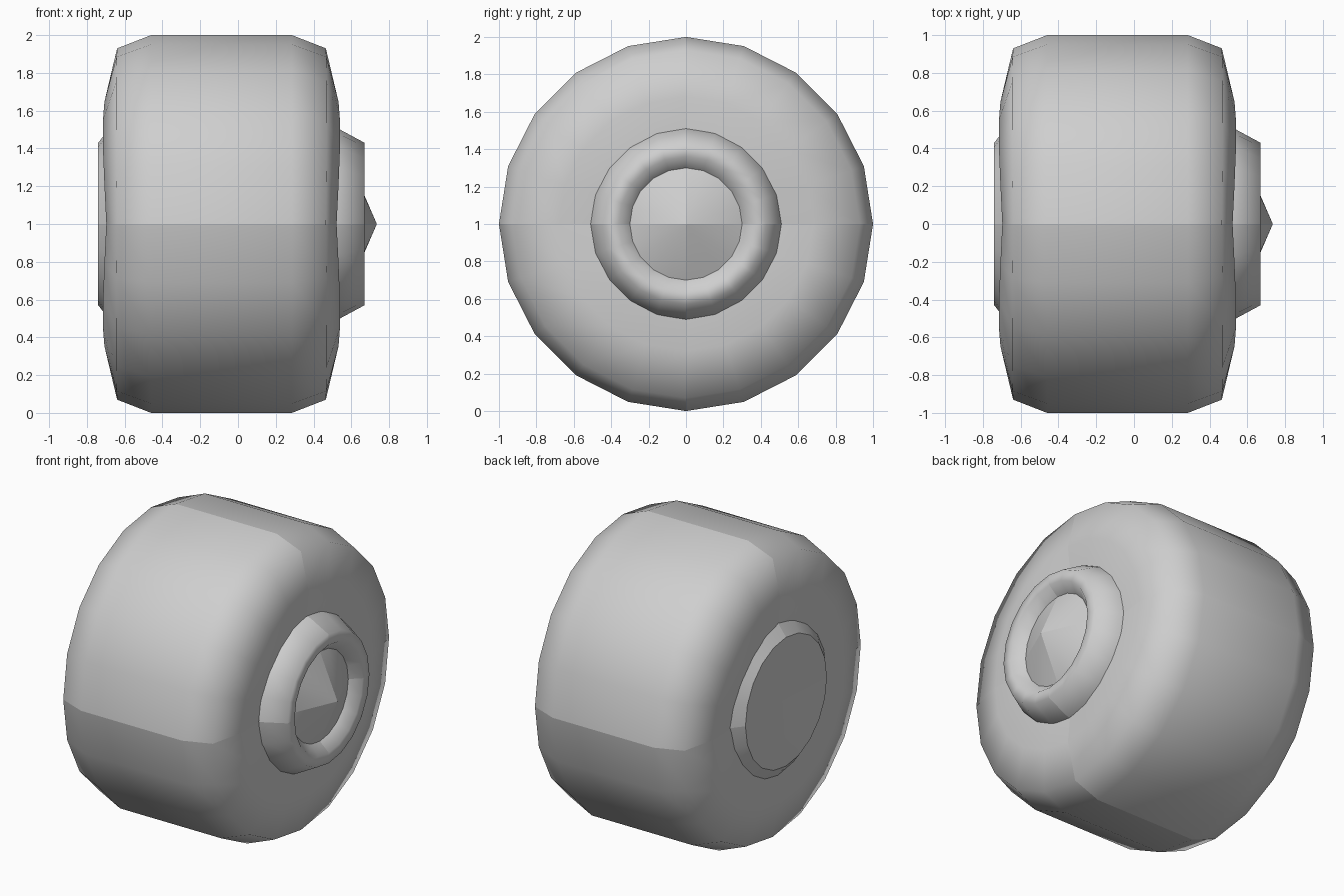
import bpy, bmesh, math

SIDES = 20          # columns around the axle
QUARTER = SIDES // 4
MID = -0.0875       # middle of the tyre along x

old = bpy.data.objects.get("Cube")
if old:
    bpy.data.objects.remove(old, do_unlink=True)

grey = bpy.data.materials.new("plain_grey")
grey.use_nodes = True
grey.diffuse_color = (0.62, 0.62, 0.62, 1)
grey.node_tree.nodes["Principled BSDF"].inputs["Base Color"].default_value = grey.diffuse_color


def lathe(name, profile, dip=None):
    """Spin (x, radius) points around the axle; the four quarter seams stay sharp."""
    bm = bmesh.new()
    rings = []
    for row, (x, r) in enumerate(profile):
        ring = []
        for i in range(SIDES if r > 0 else 1):
            a = 2 * math.pi * i / SIDES
            px = x
            if dip:  # shoulders pull in slightly at the seams
                px -= math.copysign(dip[row], x - MID) * math.cos(2 * a) ** 4
            ring.append(bm.verts.new((px, r * math.cos(a), 1 + r * math.sin(a))))
        rings.append(ring)
    for a, b in zip(rings, rings[1:]):
        for i in range(SIDES):
            j = (i + 1) % SIDES
            if len(b) == 1:
                f = bm.faces.new((a[i], a[j], b[0]))
            elif len(a) == 1:
                f = bm.faces.new((a[0], b[j], b[i]))
            else:
                f = bm.faces.new((a[i], a[j], b[j], b[i]))
            f.smooth = True
        for i in range(0, SIDES, QUARTER):
            edge = bm.edges.get((a[i % len(a)], b[i % len(b)]))
            edge.smooth = False
    bm.normal_update()
    # Profiles run outside-in towards +x or -x, so orient by the widest direction
    side = 1 if profile[-1][0] > MID else -1
    if side < 0:
        bmesh.ops.reverse_faces(bm, faces=bm.faces)
    mesh = bpy.data.meshes.new(name)
    bm.to_mesh(mesh)
    bm.free()
    mesh.materials.append(grey)
    obj = bpy.data.objects.new(name, mesh)
    bpy.context.collection.objects.link(obj)
    return obj


# Tyre: one shoulder profile mirrored about its middle
shoulder = [(0.3725, 1.0), (0.5575, 0.93), (0.6275, 0.68), (0.585, 0.25)]
tyre = [(MID - x, r) for x, r in reversed(shoulder)] + [(MID + x, r) for x, r in shoulder]
dips = [0.0, 0.005, 0.018, 0.018]
lathe("tyre", tyre, dips[::-1] + dips)

# Outer hub: rounded ring around a shallow cone
lathe("hub_ring", [(0.51, 0.51), (0.54, 0.5), (0.67, 0.43), (0.67, 0.36), (0.605, 0.3)])
lathe("hub_cap", [(0.605, 0.3), (0.735, 0)])

# Inner hub: low rim with a slightly dished face
lathe("inner_hub_rim", [(-0.67, 0.52), (-0.74, 0.43)])
lathe("inner_hub_face", [(-0.74, 0.43), (-0.71, 0)])
